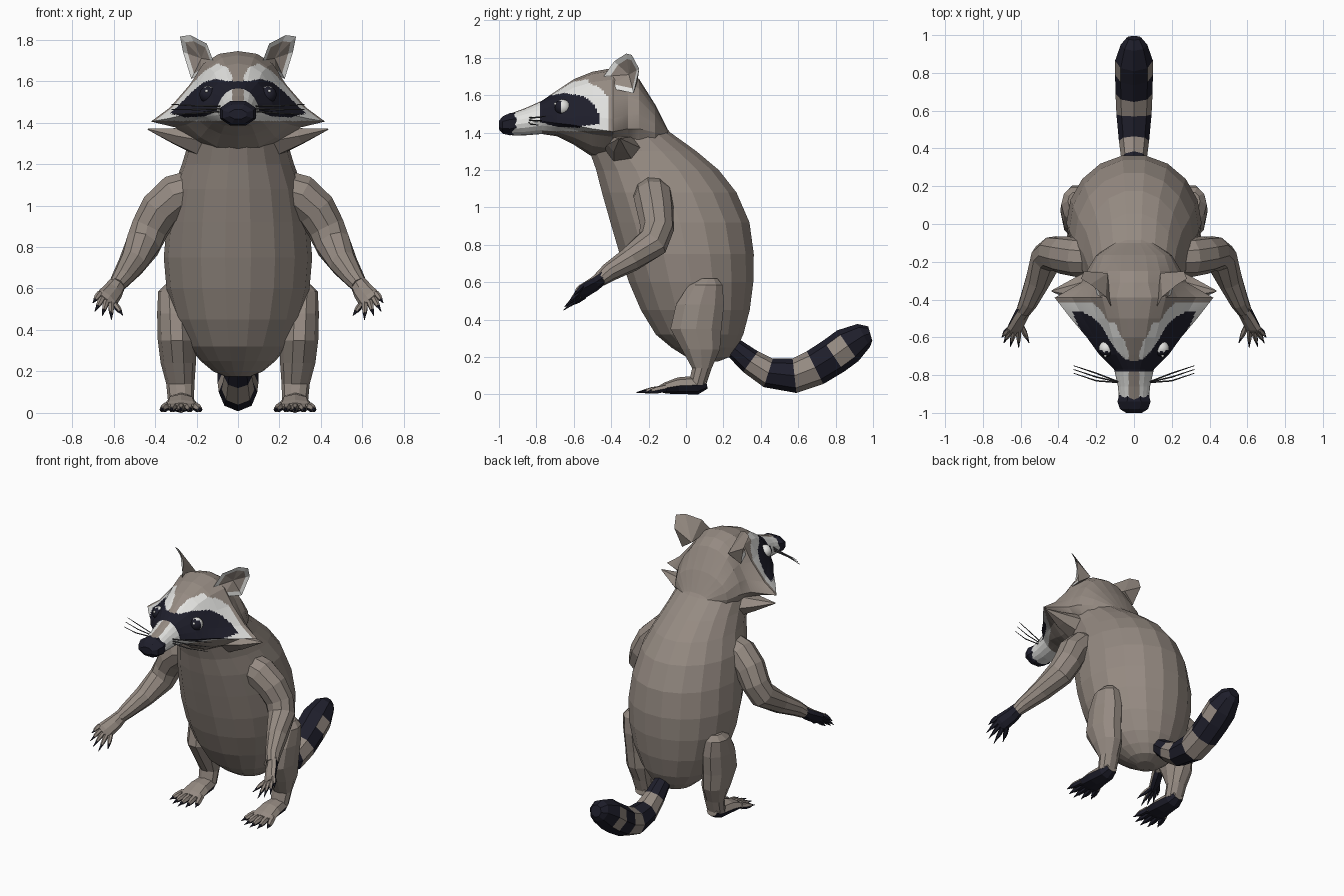
import bpy, bmesh, math
from mathutils import Vector as V

if "Cube" in bpy.data.objects:
    bpy.data.objects.remove(bpy.data.objects["Cube"])


def material(name, rgb):
    m = bpy.data.materials.new(name)
    m.diffuse_color = (*rgb, 1)
    m.use_nodes = True
    m.node_tree.nodes["Principled BSDF"].inputs["Base Color"].default_value = m.diffuse_color
    return m


FUR, DARK, WHITE, GREY = range(4)
MATS = [material("brown_fur", (0.30, 0.255, 0.222)), material("dark_fur", (0.013, 0.013, 0.024)),
        material("white_fur", (0.76, 0.76, 0.74)), material("whisker_grey", (0.07, 0.07, 0.075))]


def finish(name, bm, rule):
    """Turn a bmesh into an object, colouring faces by an index or a rule."""
    bmesh.ops.recalc_face_normals(bm, faces=bm.faces[:])
    bm.normal_update()
    for f in bm.faces:
        f.material_index = rule(f) if callable(rule) else rule
    me = bpy.data.meshes.new(name)
    bm.to_mesh(me)
    bm.free()
    for m in MATS:
        me.materials.append(m)
    ob = bpy.data.objects.new(name, me)
    bpy.context.collection.objects.link(ob)
    return ob


def loft(name, rings, rule=FUR, cuts=0):
    """Skin a list of closed rings; cuts refines the faces for painted markings."""
    bm = bmesh.new()
    vs = [[bm.verts.new(p) for p in r] for r in rings]
    n = len(rings[0])
    for a, b in zip(vs, vs[1:]):
        for i in range(n):
            bm.faces.new((a[i], a[(i + 1) % n], b[(i + 1) % n], b[i]))
    if cuts:
        bmesh.ops.subdivide_edges(bm, edges=bm.edges[:], cuts=cuts, use_grid_fill=True)
    else:
        bm.faces.new(vs[0])
        bm.faces.new(vs[-1])
    return finish(name, bm, rule)


def ring(c, u, v, n, off=0.0):
    angles = [2 * math.pi * (i + off) / n for i in range(n)]
    return [V(c) + V(u) * math.cos(a) + V(v) * math.sin(a) for a in angles]


def tube(name, pts, radii, rule=FUR, sides=8, hint=(0, 0, 1)):
    """Tube along points; each radius is a number or (sideways, thickness)."""
    pts = [V(p) for p in pts]
    rings = []
    for i, p in enumerate(pts):
        t = (pts[min(i + 1, len(pts) - 1)] - pts[max(i - 1, 0)]).normalized()
        u = t.cross(V(hint)).normalized()
        r = radii[i] if isinstance(radii[i], tuple) else (radii[i],) * 2
        rings.append(ring(p, u * r[0], u.cross(t) * r[1], sides))
    return loft(name, rings, rule)


def interp(table, x):
    for (x0, z0), (x1, z1) in zip(table, table[1:]):
        if x <= x1:
            return z0 + (z1 - z0) * (x - x0) / (x1 - x0)
    return -1


# Body and neck: z, front y, back y, half width
BODY = [(.175, .06, .17, .06), (.2, 0, .235, .12), (.25, -.08, .275, .18), (.32, -.165, .31, .24),
        (.45, -.245, .345, .305), (.6, -.31, .365, .345), (.75, -.36, .368, .358), (.92, -.41, .345, .343),
        (1.08, -.455, .275, .315), (1.2, -.485, .18, .27), (1.3, -.52, .06, .24), (1.4, -.54, -.08, .22),
        (1.5, -.48, -.17, .17)]
loft("body", [ring((0, (f + b) / 2, z), (w, 0, 0), (0, (b - f) / 2, 0), 18) for z, f, b, w in BODY])

# Head: y, top z, bottom z, half width, z of widest point, cheek sharpness
HEAD = [(-.1, 1.42, 1.34, .1, 1.39, 0), (-.165, 1.55, 1.27, .2, 1.4, 0), (-.25, 1.685, 1.24, .25, 1.42, .2),
        (-.31, 1.725, 1.24, .28, 1.42, .5), (-.39, 1.745, 1.25, .42, 1.405, 1), (-.5, 1.725, 1.27, .335, 1.42, .9),
        (-.6, 1.685, 1.335, .25, 1.44, .7), (-.69, 1.625, 1.38, .185, 1.45, .4), (-.77, 1.57, 1.392, .105, 1.46, .2),
        (-.86, 1.53, 1.385, .085, 1.45, 0), (-.93, 1.505, 1.385, .08, 1.44, 0)]
SHARP = [(0, 1), (.22, .96), (.4, .82), (.55, .53), (.78, .2), (1, 0), (.72, -.18), (.52, -.6), (.3, -.9), (0, -1)]
ANGLES = [90, 72, 54, 36, 18, 0, -22, -45, -67, -90]


def head_ring(y, top, bot, w, mid, k):
    half = []
    for (su, sv), a in zip(SHARP, ANGLES):
        u = k * su + (1 - k) * math.cos(math.radians(a))
        v = k * sv + (1 - k) * math.sin(math.radians(a))
        half.append(V((u * w, y, mid + v * ((top - mid) if v > 0 else (mid - bot)))))
    return half + [V((-p.x, p.y, p.z)) for p in half[-2:0:-1]]


MASK_TOP = [(0, 1.6), (.05, 1.6), (.11, 1.612), (.16, 1.597), (.22, 1.55), (.325, 1.445)]
MASK_LOW = [(0, 1.56), (.04, 1.55), (.06, 1.5), (.1, 1.455), (.16, 1.43), (.25, 1.425), (.325, 1.445)]
BROW_TOP = [(0, 1.6), (.025, 1.62), (.05, 1.665), (.1, 1.685), (.16, 1.65), (.23, 1.58), (.35, 1.455), (.4, 1.415)]


def markings(f):
    c = f.calc_center_median()
    x, y, z = abs(c.x), c.y, c.z
    if y > -.41:
        return FUR
    if y > -.778 and interp(MASK_LOW, x) < z < interp(MASK_TOP, x):
        return DARK
    if x < .028 and z > 1.47:
        return FUR
    if y < -.77:
        return WHITE
    return WHITE if 1.408 < z < interp(BROW_TOP, x) else FUR


loft("head", [head_ring(*s) for s in HEAD], markings, cuts=8)

# Nose
NOSE = [(-.905, 1.45, .06, .085), (-.94, 1.445, .065, .095), (-.98, 1.44, .05, .08), (-1, 1.44, .025, .045)]
loft("nose", [ring((0, y, z), (w, 0, 0), (0, 0, h), 8, .5) for y, z, h, w in NOSE], DARK)

# Tail: y, z, radius, with rings at each band edge
TAIL = [(.18, .29, .05), (.26, .245, .055), (.345, .175, .068), (.44, .115, .08), (.58, .1, .093),
        (.69, .143, .098), (.79, .205, .1), (.865, .26, .1), (.95, .315, .07), (.985, .325, .04)]
bands = [FUR, DARK, FUR, DARK, FUR, DARK, FUR, DARK, DARK]


def tail_band(f):
    y = f.calc_center_median().y
    return bands[min(range(9), key=lambda i: abs((TAIL[i][0] + TAIL[i + 1][0]) / 2 - y))]


tube("tail", [(0, y, z) for y, z, r in TAIL], [r for y, z, r in TAIL], tail_band)

# Ear outline (inner base, up over the tip, down to the outer base)
EAR = [(.12, -.44, 1.7), (.15, -.385, 1.78), (.23, -.32, 1.822), (.28, -.29, 1.815),
       (.265, -.25, 1.74), (.225, -.28, 1.61), (.18, -.42, 1.64)]
LEGS = [(.62, .12, .05, .31, .04), (.585, .105, .095, .31, .075), (.48, .075, .135, .3, .09),
        (.35, .053, .143, .295, .092), (.24, .08, .107, .288, .085), (.14, .085, .055, .278, .068),
        (.05, .06, .05, .275, .062)]
ARM = [(.2, -.18, 1.08), (.3, -.175, 1.05), (.375, -.165, .98), (.425, -.155, .89), (.46, -.18, .81),
       (.51, -.3, .72), (.56, -.415, .65), (.585, -.46, .615)]
HAND = [(.57, -.43, .64), (.6, -.49, .59), (.63, -.55, .552), (.64, -.57, .54)]
TIPS = [(.7, -.6, .53), (.69, -.63, .49), (.655, -.65, .468), (.61, -.655, .45), (.555, -.63, .47)]

for s, side in ((1, "left"), (-1, "right")):
    def mir(p):
        return V((p[0] * s, p[1], p[2]))

    # Ear: white rim, hollow inside and pointed back
    bm = bmesh.new()
    mid = sum((V(p) for p in EAR), V()) / len(EAR)
    outer = [bm.verts.new(mir(p)) for p in EAR]
    inner = [bm.verts.new(mir(mid + (V(p) - mid) * .74 + V((-.008, .01, -.005)))) for p in EAR]
    back = bm.verts.new(mir((.14, -.26, 1.67)))
    deep = bm.verts.new(mir(mid + V((-.03, .035, -.02))))
    rim = set()
    for i in range(7):
        j = (i + 1) % 7
        rim.add(bm.faces.new((outer[i], outer[j], inner[j], inner[i])))
        bm.faces.new((inner[i], inner[j], deep))
        bm.faces.new((outer[j], outer[i], back))
    finish("ear_" + side, bm, lambda f: WHITE if f in rim else FUR)

    # Lower cheek tuft
    tube("cheek_tuft_" + side, [mir(p) for p in ((.17, -.33, 1.31), (.3, -.35, 1.335), (.435, -.355, 1.368))],
         [(.11, .085), (.07, .045), (.004, .003)], FUR, 6)

    # Eye with a large forward pupil and a small glint
    for part, c, r, rule in (("eye_", (.145, -.66, 1.535), .042,
                              lambda f: DARK if f.normal.dot(V((s * .2, -.98, 0))) > .42 else WHITE),
                             ("glint_", (.152, -.698, 1.553), .008, WHITE)):
        bm = bmesh.new()
        bmesh.ops.create_uvsphere(bm, u_segments=14, v_segments=10, radius=r)
        bmesh.ops.translate(bm, verts=bm.verts[:], vec=mir(c))
        ob = finish(part + side, bm, rule)
        ob.data.shade_smooth()

    # Whiskers
    for i in range(3):
        tube(f"whisker_{side}_{i + 1}", [mir(p) for p in ((.07, -.84, 1.455 + .012 * i),
             (.2, -.83 + .02 * i, 1.445 + .018 * i), (.32, -.79 + .02 * i, 1.44 + .024 * i))],
             [.004, .004, .002], GREY, 4)

    # Arm and flattened hand with a dark palm
    tube("arm_" + side, [mir(p) for p in ARM], [.1, .105, .1, .092, .088, .068, .05, .04], FUR, 10, (0, 1, .3))
    palm = mir((.58, .58, -.58))

    def paw(f):
        return DARK if f.normal.dot(palm) > .1 else FUR

    tube("hand_" + side, [mir(p) for p in HAND], [.038, (.05, .03), (.056, .024), (.045, .014)], paw, 8, palm)
    for i, tip in enumerate(TIPS):
        a = V((.63, -.55, .552)) + V((.78, -.18, .6)) * (.045 - .0225 * i)
        b = V(tip)
        k = a.lerp(b, .68)
        tube(f"finger_{side}_{i + 1}", [mir(a), mir(a.lerp(b, .4)), mir(k)], [.014, .015, .01], paw, 6, palm)
        tube(f"finger_claw_{side}_{i + 1}", [mir(a.lerp(b, .62)), mir(b)], [.01, .002], DARK, 5, palm)

    # Leg and foot with a dark sole
    loft("leg_" + side, [ring(mir((x, y, z)), (w, 0, 0), (0, d, 0), 10) for z, y, d, x, w in LEGS])

    def sole(f):
        return DARK if f.normal.z < -.3 else FUR

    tube("foot_" + side, [mir((.275, y, z)) for y, z in ((.11, .06), (.06, .05), (-.04, .046), (-.11, .034), (-.14, .03))],
         [(.04, .03), (.062, .05), (.076, .045), (.086, .03), (.078, .018)], sole)
    for i in range(5):
        t = i / 2 - 1
        a, b = V((.275 + .068 * t, -.11, .032)), V((.275 + .1 * t, -.265 + .05 * t * t, .01))
        tube(f"toe_{side}_{i + 1}", [mir(a), mir(a.lerp(b, .45)), mir(a.lerp(b, .72))], [.02, .02, .013], sole, 6)
        tube(f"toe_claw_{side}_{i + 1}", [mir(a.lerp(b, .66)), mir(b)], [.012, .002], DARK, 5)
